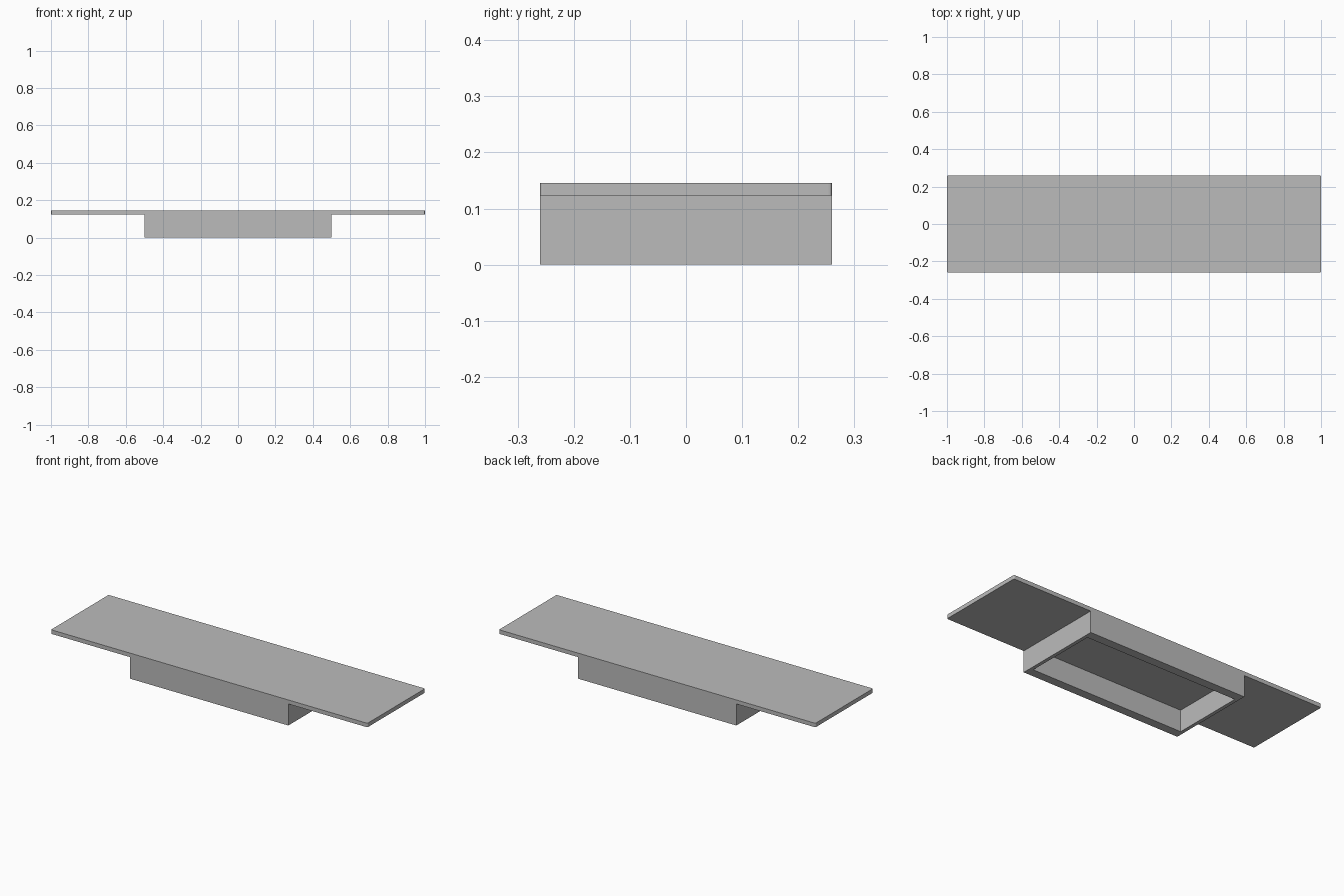
import bpy
import bmesh

cube = bpy.data.objects.get("Cube")
if cube:
    bpy.data.objects.remove(cube, do_unlink=True)

HALF_DEPTH = 0.26
UNDERSIDE = 0.123
TOP = 0.146

grey = bpy.data.materials.new("plain grey")
grey.use_nodes = True
colour = (0.5, 0.5, 0.5, 1)
grey.diffuse_color = colour
grey.node_tree.nodes["Principled BSDF"].inputs["Base Color"].default_value = colour


def add_object(name, bm):
    bmesh.ops.recalc_face_normals(bm, faces=bm.faces)
    mesh = bpy.data.meshes.new(name)
    bm.to_mesh(mesh)
    bm.free()
    mesh.materials.append(grey)
    obj = bpy.data.objects.new(name, mesh)
    bpy.context.collection.objects.link(obj)
    return obj


def box(half_x, half_y, low, high):
    bm = bmesh.new()
    bmesh.ops.create_cube(bm, size=2)
    for v in bm.verts:
        v.co.x *= half_x
        v.co.y *= half_y
        v.co.z = high if v.co.z > 0 else low
    return bm


# Long flat board with slightly rounded upright corners
bm = box(1, HALF_DEPTH, UNDERSIDE, TOP)
upright = [e for e in bm.edges
           if abs(e.verts[0].co.z - e.verts[1].co.z) > 0.01]
bmesh.ops.bevel(bm, geom=upright, offset=0.006, segments=4,
                profile=0.5, affect='EDGES')
add_object("top_board", bm)


# Open rectangular frame under the board: four walls around a hollow
def ring(bm, half_x, half_y, z):
    return [bm.verts.new((sx * half_x, sy * half_y, z))
            for sx, sy in ((-1, -1), (1, -1), (1, 1), (-1, 1))]


WALL_X, WALL_Y = 0.02, 0.05
bm = bmesh.new()
loops = [ring(bm, 0.5 - inset * WALL_X, HALF_DEPTH - inset * WALL_Y, z)
         for inset, z in ((0, 0), (0, UNDERSIDE), (1, UNDERSIDE), (1, 0))]
for i, loop in enumerate(loops):
    following = loops[(i + 1) % 4]
    for j in range(4):
        k = (j + 1) % 4
        bm.faces.new((loop[j], loop[k], following[k], following[j]))
add_object("lower_frame", bm)
